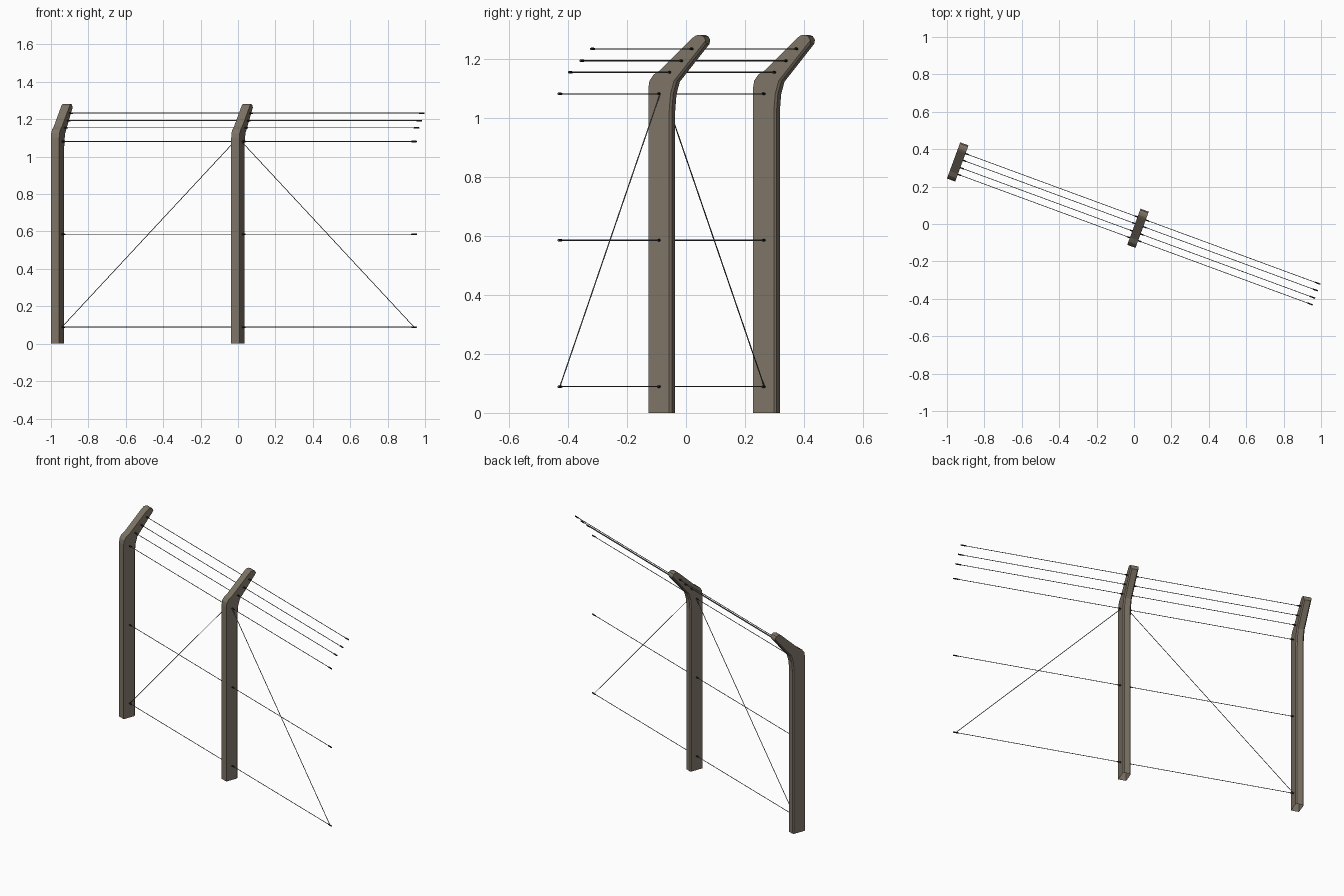
import bpy, bmesh, math
from mathutils import Vector, Matrix

if "Cube" in bpy.data.objects:
    bpy.data.objects.remove(bpy.data.objects["Cube"])

# Local frame: X runs along the fence, Y is depth; turned about z into place
FRAME = Matrix.Translation((0, -0.081, 0)) @ Matrix.Rotation(math.radians(-20.2), 4, 'Z')
SPAN, HALF = 1.027, 0.0235


def material(name, color):
    m = bpy.data.materials.new(name)
    m.diffuse_color = (*color, 1)
    m.use_nodes = True
    m.node_tree.nodes["Principled BSDF"].inputs["Base Color"].default_value = m.diffuse_color
    return m


POST = material("taupe post", (0.210, 0.175, 0.133))
WIRE = material("grey wire", (0.17, 0.17, 0.17))
FIXING = material("dark fixing", (0.02, 0.02, 0.022))


def finish(bm, name, mat):
    bmesh.ops.recalc_face_normals(bm, faces=bm.faces)
    me = bpy.data.meshes.new(name)
    bm.to_mesh(me)
    bm.free()
    me.materials.append(mat)
    ob = bpy.data.objects.new(name, me)
    ob.matrix_world = FRAME
    bpy.context.collection.objects.link(ob)
    return ob


# Post outline (depth, height): front edge going up, rounded tip, back edge going down
FRONT = [(-.041, 0), (-.041, 1.1), (-.037, 1.125), (-.022, 1.146), (.002, 1.161),
         (.119, 1.271), (.131, 1.279), (.146, 1.281), (.158, 1.276), (.165, 1.264)]
BACK = [(.165, 1.250), (.058, 1.122), (.046, 1.08), (.041, 1.02), (.041, 0)]


def make_post(name, x):
    bm = bmesh.new()
    outline = FRONT + BACK
    n = len(outline)
    sides = [[bm.verts.new((x + s * HALF, y, z)) for y, z in outline] for s in (-1, 1)]
    bm.faces.new(sides[0])
    bm.faces.new(sides[1][::-1])
    for i in range(n):
        j = (i + 1) % n
        bm.faces.new((sides[0][i], sides[0][j], sides[1][j], sides[1][i]))
    bmesh.ops.recalc_face_normals(bm, faces=bm.faces)
    # chamfer the two back edges
    edges = [bm.edges.get((s[i], s[i + 1])) for s in sides for i in range(len(FRONT), n - 1)]
    bmesh.ops.bevel(bm, geom=edges, offset=0.007, segments=1, affect='EDGES')
    # open foot
    foot = [f for f in bm.faces if all(v.co.z < 1e-4 for v in f.verts)]
    bmesh.ops.delete(bm, geom=foot, context='FACES_ONLY')
    finish(bm, name, POST)


def rod(bm, a, b, r):
    a, b = Vector(a), Vector(b)
    d = b - a
    rot = d.to_track_quat('Z', 'Y').to_matrix().to_4x4()
    bmesh.ops.create_cone(bm, cap_ends=True, segments=6, radius1=r, radius2=r,
                          depth=d.length, matrix=Matrix.Translation((a + b) / 2) @ rot)


make_post("left_post", -SPAN)
make_post("middle_post", 0)

# Straight wires (depth, height), with thicker fixings at both ends of each span
LINES = [(0, .089), (0, .585), (0, 1.081), (.038, 1.154), (.080, 1.193), (.118, 1.233)]
wires, fixings = bmesh.new(), bmesh.new()
for x0 in (-SPAN, 0):
    for y, z in LINES:
        a, b = x0 + 0.012, x0 + SPAN - 0.009
        rod(wires, (a, y, z), (b, y, z), 0.002)
        rod(fixings, (a, y, z), (a + 0.03, y, z), 0.0042)
        rod(fixings, (b - 0.03, y, z), (b, y, z), 0.0042)
finish(wires, "line_wires", WIRE)
finish(fixings, "wire_fixings", FIXING)

# Diagonal braces falling away from the middle post
braces = bmesh.new()
for s in (-1, 1):
    rod(braces, (s * 0.02, 0, 1.081), (s * 1.003, 0, .089), 0.002)
finish(braces, "diagonal_wires", WIRE)
